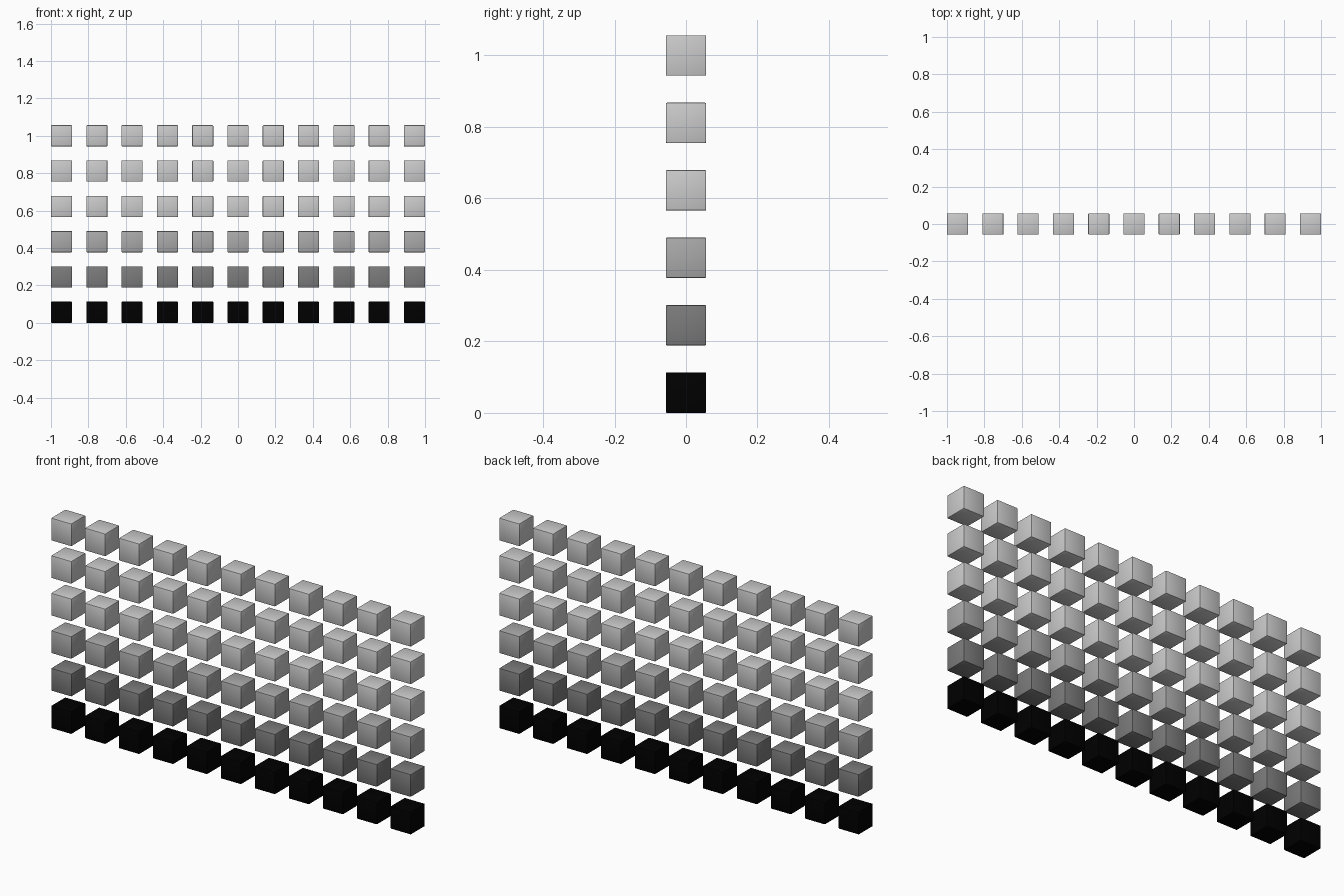
import bpy

if "Cube" in bpy.data.objects:
    bpy.data.objects.remove(bpy.data.objects["Cube"])

COLS, ROWS = 11, 6
STEP = 2 / 10.6          # spacing between cube centres
SIZE = 0.6 * STEP        # cube edge length
BEVEL = 0.0035

# One shared bevelled cube mesh per row, darkest at the bottom
SHADES = [0.0, 0.2, 0.4, 0.6, None, None]   # None = plain grey


def make_cube(name, location):
    bpy.ops.mesh.primitive_cube_add(size=SIZE, location=location)
    cube = bpy.context.object
    cube.name = name
    return cube


def soften_edges(cube):
    bevel = cube.modifiers.new("edge_bevel", 'BEVEL')
    bevel.width = BEVEL
    bevel.segments = 2
    bpy.ops.object.modifier_apply(modifier=bevel.name)
    bpy.ops.object.shade_smooth_by_angle()


for row, shade in enumerate(SHADES):
    z = SIZE / 2 + row * STEP
    x0 = -(COLS - 1) / 2 * STEP

    # First swatch of the row
    first = make_cube(f"swatch_cube_row{row + 1}_col1", (x0, 0, z))
    soften_edges(first)
    if shade is not None:
        mat = bpy.data.materials.new(f"grey_row{row + 1}")
        mat.diffuse_color = (shade, shade, shade, 1)
        mat.use_nodes = True
        mat.node_tree.nodes["Principled BSDF"].inputs["Base Color"].default_value = mat.diffuse_color
        first.data.materials.append(mat)

    # Linked copies along the row
    for col in range(1, COLS):
        copy = first.copy()
        copy.name = f"swatch_cube_row{row + 1}_col{col + 1}"
        copy.location.x = x0 + col * STEP
        bpy.context.collection.objects.link(copy)
